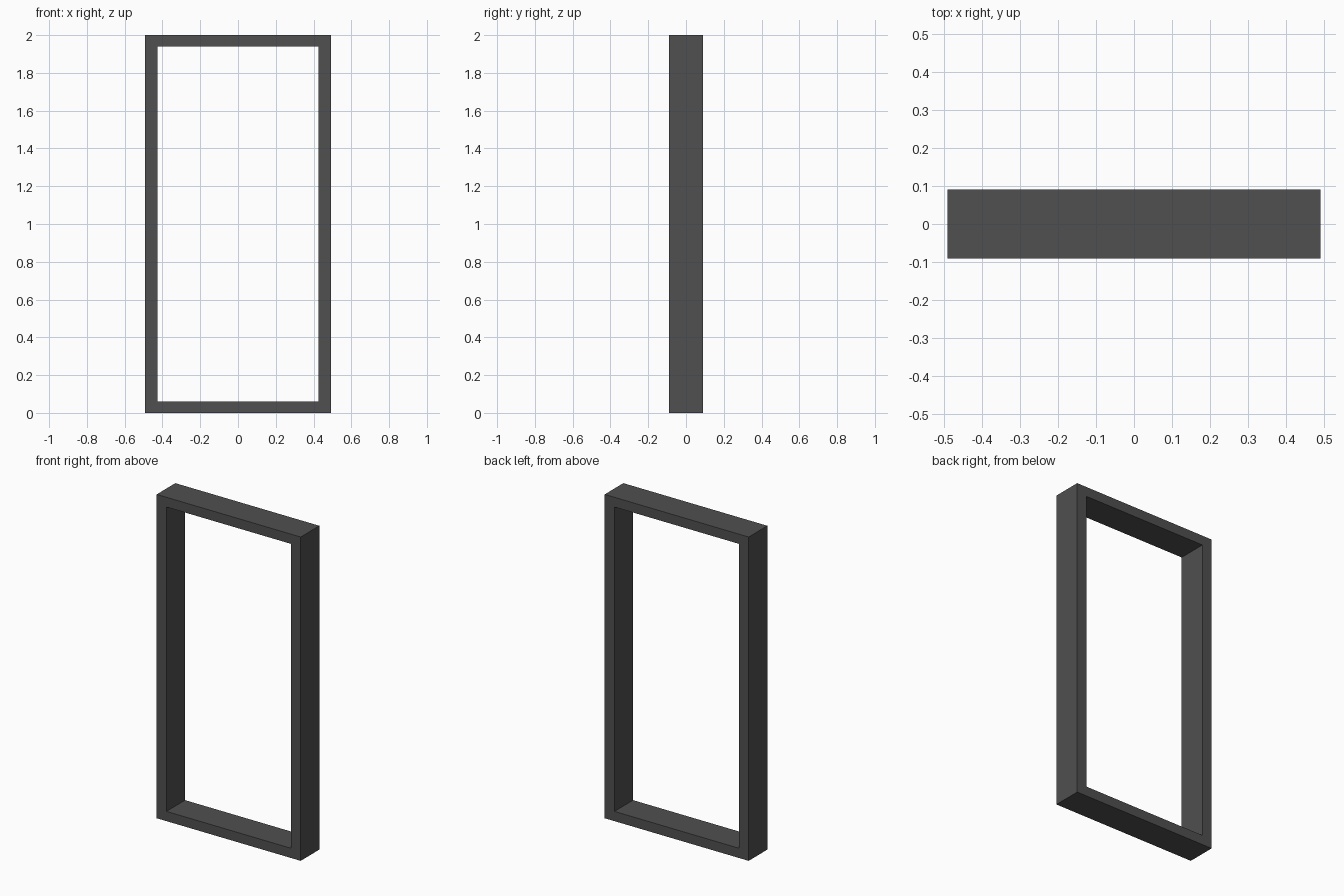
import bpy, bmesh

if "Cube" in bpy.data.objects:
    bpy.data.objects.remove(bpy.data.objects["Cube"])

HALF_W, HEIGHT, HALF_D = 0.492, 2.0, 0.091
INNER_HALF_W, RAIL = 0.425, 0.06


def rectangle(bm, half_w, z0, z1, y):
    corners = [(-half_w, z0), (half_w, z0), (half_w, z1), (-half_w, z1)]
    return [bm.verts.new((x, y, z)) for x, z in corners]


# Open rectangular frame: front and back rings joined by outer and inner walls
bm = bmesh.new()
loops = []
for y, hw, z0, z1 in (
    (-HALF_D, HALF_W, 0, HEIGHT),
    (HALF_D, HALF_W, 0, HEIGHT),
    (HALF_D, INNER_HALF_W, RAIL, HEIGHT - RAIL),
    (-HALF_D, INNER_HALF_W, RAIL, HEIGHT - RAIL),
):
    loops.append(rectangle(bm, hw, z0, z1, y))
for k in range(4):
    a, b = loops[k], loops[(k + 1) % 4]
    for i in range(4):
        j = (i + 1) % 4
        bm.faces.new((a[i], a[j], b[j], b[i]))
bmesh.ops.recalc_face_normals(bm, faces=bm.faces)

mesh = bpy.data.meshes.new("door_frame")
bm.to_mesh(mesh)
bm.free()
frame = bpy.data.objects.new("door_frame", mesh)
bpy.context.collection.objects.link(frame)

# Dark grey finish
mat = bpy.data.materials.new("dark_grey")
mat.diffuse_color = (0.08, 0.08, 0.08, 1)
mat.use_nodes = True
mat.node_tree.nodes["Principled BSDF"].inputs["Base Color"].default_value = mat.diffuse_color
mesh.materials.append(mat)
